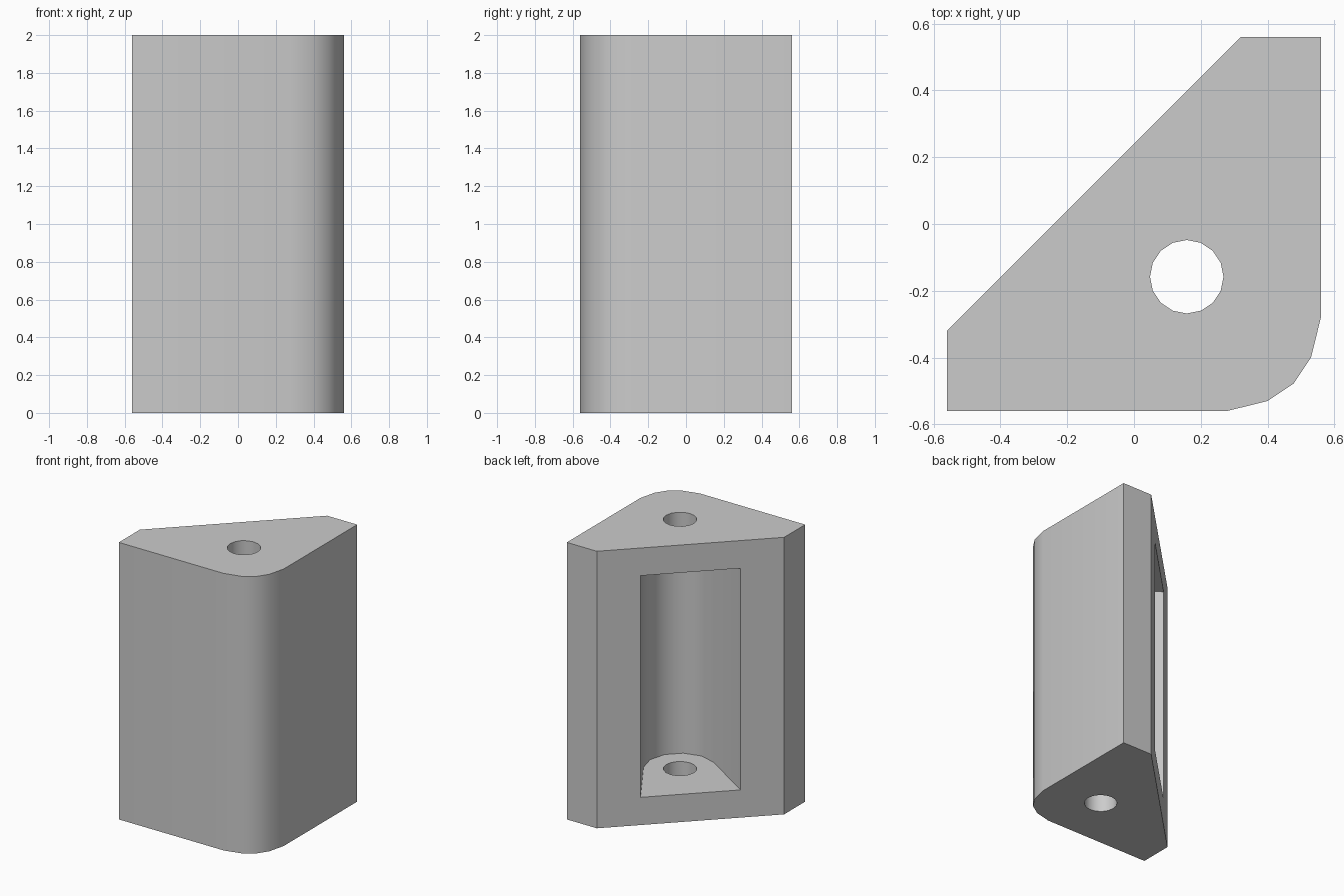
import bpy
import bmesh
import math

cube = bpy.data.objects.get("Cube")
if cube:
    bpy.data.objects.remove(cube, do_unlink=True)


def prism(name, profile, bottom, top):
    """Extrude a counter-clockwise profile between two heights."""
    bm = bmesh.new()
    face = bm.faces.new([bm.verts.new((x, y, bottom)) for x, y in profile])
    up = bmesh.ops.extrude_face_region(bm, geom=[face])["geom"]
    verts = [v for v in up if isinstance(v, bmesh.types.BMVert)]
    bmesh.ops.translate(bm, verts=verts, vec=(0, 0, top - bottom))
    bmesh.ops.recalc_face_normals(bm, faces=bm.faces)
    mesh = bpy.data.meshes.new(name)
    bm.to_mesh(mesh)
    bm.free()
    obj = bpy.data.objects.new(name, mesh)
    bpy.context.collection.objects.link(obj)
    return obj


def mirrored(half):
    """Complete a half profile across the diagonal y = -x."""
    return half + [(-y, -x) for x, y in reversed(half)]


def arc(radius, start, end, steps):
    """Points around the screw hole axis."""
    angles = [math.radians(start + (end - start) * i / steps) for i in range(steps + 1)]
    return [(AXIS + radius * math.cos(a), -AXIS + radius * math.sin(a)) for a in angles]


AXIS = 0.158

# Block with a rounded front corner and a slanted back
corner = [(-0.56, -0.32), (-0.56, -0.56), (0.278, -0.56), (0.40, -0.53)]
outline = mirrored(corner)
outline.insert(len(corner), (0.478, -0.478))
block = prism("corner_block", outline, 0, 2)

# Pocket opening through the slanted back, rounded around the hole axis
mouth = [(-0.555, 0.085), (-0.355, -0.115)]
pocket_outline = mouth + arc(0.24, -120, 30, 5) + [(-y, -x) for x, y in reversed(mouth)]
pocket = prism("pocket_cutter", pocket_outline, 0.2, 1.8)

# Screw hole through both ends
hole = prism("hole_cutter", arc(0.11, 0, 337.5, 15), -0.1, 2.1)

bpy.context.view_layer.objects.active = block
block.select_set(True)
for cutter in (pocket, hole):
    cutter.hide_render = True
    cut = block.modifiers.new(cutter.name, "BOOLEAN")
    cut.operation = "DIFFERENCE"
    cut.solver = "EXACT"
    cut.object = cutter
    bpy.ops.object.modifier_apply(modifier=cut.name)
    bpy.data.objects.remove(cutter, do_unlink=True)

# Plain grey finish
grey = bpy.data.materials.new("light_grey")
grey.use_nodes = True
grey.diffuse_color = (0.6, 0.6, 0.6, 1)
grey.node_tree.nodes["Principled BSDF"].inputs["Base Color"].default_value = grey.diffuse_color
block.data.materials.clear()
block.data.materials.append(grey)

bpy.ops.object.select_all(action="DESELECT")
block.select_set(True)
bpy.ops.object.shade_smooth_by_angle(angle=math.radians(40))
